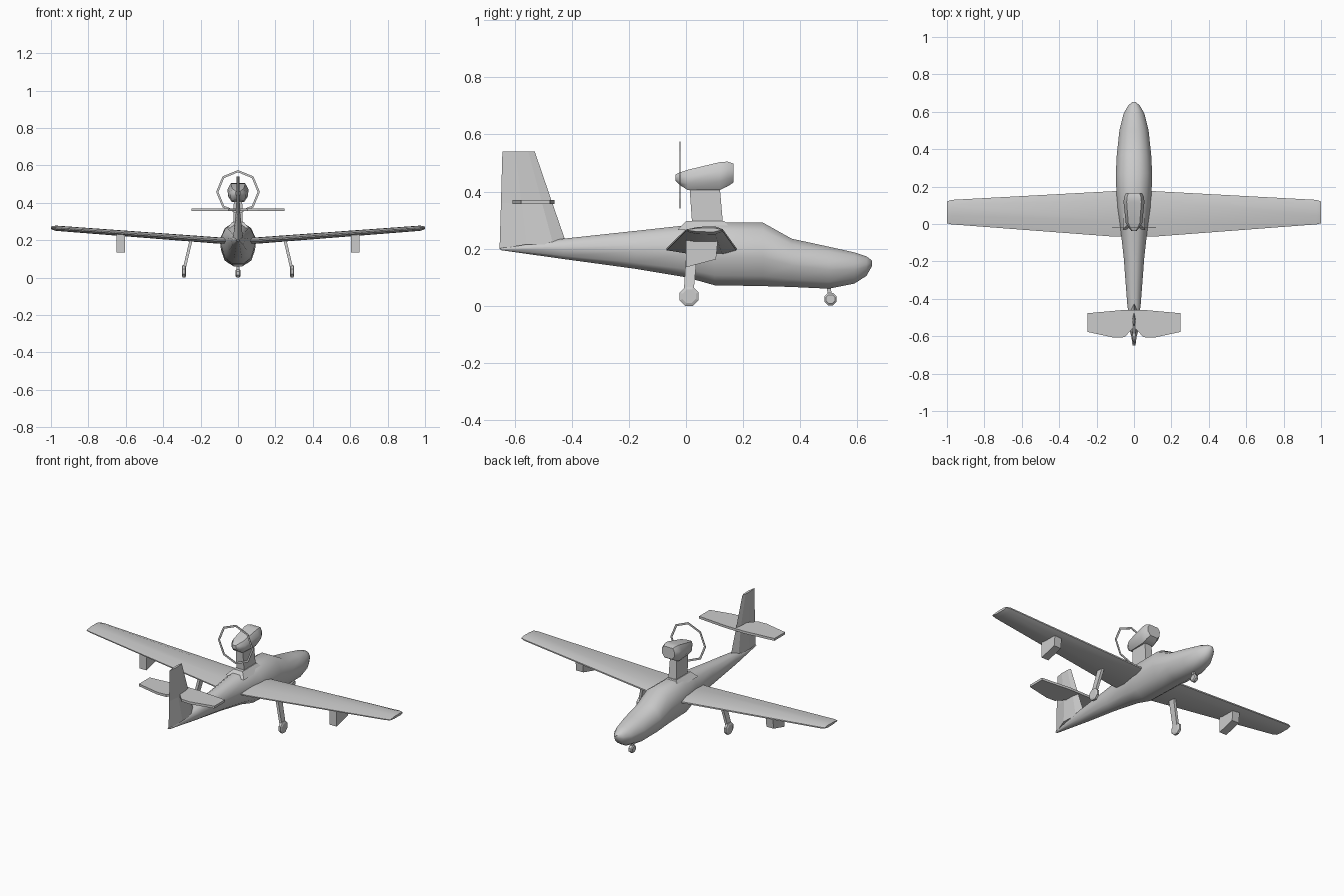
import bpy, bmesh, math
from mathutils import Vector

if "Cube" in bpy.data.objects:
    bpy.data.objects.remove(bpy.data.objects["Cube"])


def finish(name, bm, smooth=None):
    bmesh.ops.recalc_face_normals(bm, faces=bm.faces)
    me = bpy.data.meshes.new(name)
    bm.to_mesh(me)
    bm.free()
    ob = bpy.data.objects.new(name, me)
    bpy.context.collection.objects.link(ob)
    if smooth:
        me.polygons.foreach_set("use_smooth", [True] * len(me.polygons))
        me.set_sharp_from_angle(angle=math.radians(smooth))
    return ob


def loft(name, rings, smooth=None, closed=False):
    """Skin a list of equal-length point rings; cap the ends unless closed."""
    bm = bmesh.new()
    vs = [[bm.verts.new(p) for p in r] for r in rings]
    n = len(vs[0])
    pairs = list(zip(vs, vs[1:])) + ([(vs[-1], vs[0])] if closed else [])
    for a, b in pairs:
        for i in range(n):
            j = (i + 1) % n
            bm.faces.new((a[i], a[j], b[j], b[i]))
    if not closed:
        bm.faces.new(vs[0])
        bm.faces.new(vs[-1])
    return finish(name, bm, smooth)


def body(name, half, stations, smooth):
    """Loft along y: half section (width, height fractions), stations (y, w, z0, z1)."""
    sec = half + [(-u, v) for u, v in reversed(half)]
    return loft(name, [[(u * w, y, z0 + v * (z1 - z0)) for u, v in sec]
                       for y, w, z0, z1 in stations], smooth)


def wheel(name, x, y, z, r, w):
    rings = []
    for dx, k in ((-w, .7), (-w * .6, 1), (w * .6, 1), (w, .7)):
        rings.append([(x + dx, y + r * k * math.cos((i + .5) * math.pi / 4),
                       z + r * k * math.sin((i + .5) * math.pi / 4)) for i in range(8)])
    return loft(name, rings)


def rect(x, y0, y1, z, h):
    return [(x - h, y0, z), (x + h, y0, z), (x + h, y1, z), (x - h, y1, z)]


# Hull
body("fuselage",
     [(.3, 0), (.78, .16), (.97, .45), (1, .62), (.72, .88), (.32, 1)],
     [(-.65, .008, .195, .202), (-.43, .036, .164, .235), (-.18, .055, .13, .262),
      (0, .075, .10, .282), (.10, .092, .072, .292), (.27, .097, .069, .291),
      (.37, .092, .066, .235), (.50, .078, .06, .207), (.59, .056, .078, .187),
      (.632, .032, .105, .173), (.652, .010, .140, .158)], 50)

# Wing with dihedral: x, trailing y, leading y, centre z, thickness
half_wing = [(.10, -.068, .176, .198, .034), (.975, -.002, .129, .264, .028),
             (1.0, .004, .121, .266, .014)]
foil = [(0, -.1), (.3, -.45), (.8, -.5), (1, -.1), (1, .15), (.8, .5), (.35, .45), (0, .1)]
stations = [(-x, *s) for x, *s in reversed(half_wing)] + half_wing
loft("wing", [[(x, a + u * (b - a), z + v * t) for u, v in foil]
              for x, a, b, z, t in stations], 30)

# Engine pylon, its base fairing and nacelle
loft("pylon_fairing", [rect(0, -.03, .16, .265, .06), rect(0, .0, .135, .297, .03)])
loft("engine_pylon", [rect(0, .022, .13, .28, .026), rect(0, .012, .118, .42, .022)])
body("engine_nacelle",
     [(.6, 0), (.95, .3), (1, .68), (.7, 1)],
     [(-.037, .014, .438, .460), (-.022, .027, .423, .467), (.005, .044, .406, .476),
      (.118, .056, .405, .503), (.145, .053, .418, .505), (.167, .042, .432, .498)], 40)

# Propeller disc outline
ring = []
for k in range(8):
    c, s = math.sin(k * math.pi / 4), math.cos(k * math.pi / 4)
    ring.append([(r * c, y, .458 + r * s) for r, y in
                 ((.117, -.022), (.105, -.022), (.105, -.019), (.117, -.019))])
loft("propeller_ring", ring, closed=True)

# Tail fin, thicker at its foot: z, rear y, front y, half thickness at mid chord
loft("tail_fin", [[(0, a, za), (h, a + .4 * (b - a), z), (h * .8, a + .8 * (b - a), z),
                   (0, b, z), (-h * .8, a + .8 * (b - a), z), (-h, a + .4 * (b - a), z)]
                  for z, za, a, b, h in ((.215, .198, -.653, -.418, .026),
                                         (.36, .36, -.648, -.468, .010),
                                         (.541, .541, -.643, -.530, .007))])

# Tailplane with notched trailing edge
outline = [(0, -.46), (.06, -.46), (.248, -.477), (.248, -.577), (.105, -.608),
           (.05, -.585 - .02), (0, -.55)]
outline += [(-x, y) for x, y in reversed(outline[1:-1])]
loft("tailplane", [[(x, y, z) for x, y in outline] for z in (.356, .370)])

# Parts on both sides
for s, side in ((1, "right"), (-1, "left")):
    prof = [(0, .135), (.105, .163), (.112, .235), (0, .235)]
    loft(side + "_wing_float", [[(s * x, y, z) for y, z in prof] for x in (.603, .650)])
    loft(side + "_gear_leg", [rect(s * .25, .002, .042, .205, .008),
                              rect(s * .288, -.008, .026, .045, .008)])
    wheel(side + "_main_wheel", s * .289, .011, .038, .036, .011)

# Nose gear
loft("nose_leg", [rect(0, .492, .506, .075, .008), rect(0, .497, .511, .03, .008)])
wheel("nose_wheel", 0, .506, .0235, .0235, .013)

# Drop the main wheels exactly onto the ground
for side in ("right", "left"):
    ob = bpy.data.objects[side + "_main_wheel"]
    ob.location.z = -min((v.co.z for v in ob.data.vertices))
